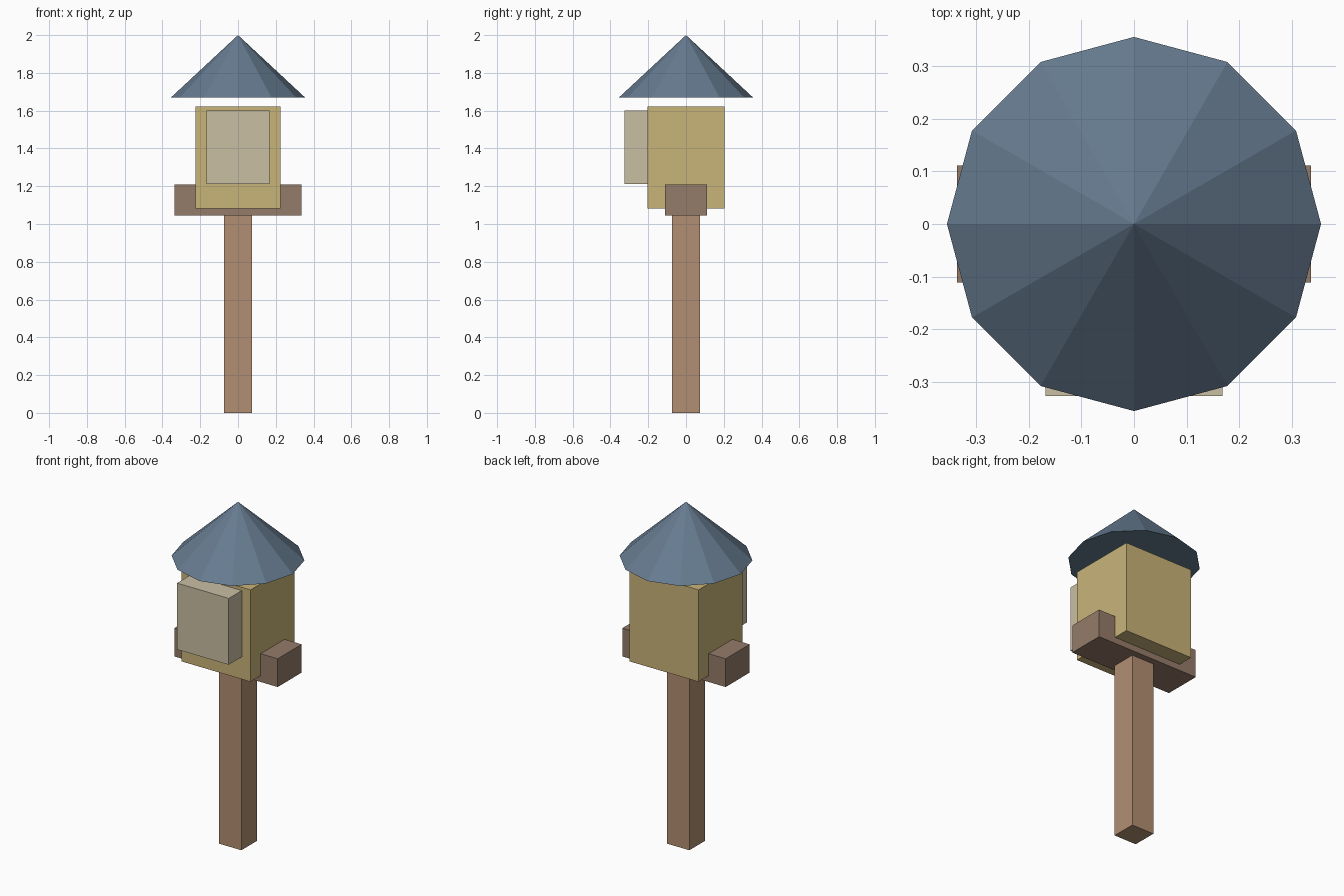
import bpy
import math

if "Cube" in bpy.data.objects:
    bpy.data.objects.remove(bpy.data.objects["Cube"])


def material(name, rgb):
    """Flat colour given as sRGB 0-255, stored as linear."""
    lin = [((c / 255 + 0.055) / 1.055) ** 2.4 for c in rgb]
    mat = bpy.data.materials.new(name)
    mat.diffuse_color = (*lin, 1.0)
    mat.use_nodes = True
    mat.node_tree.nodes["Principled BSDF"].inputs["Base Color"].default_value = mat.diffuse_color
    return mat


def box(name, x, y, z, mat):
    """Box from (min, max) ranges on each axis."""
    ranges = (x, y, z)
    bpy.ops.mesh.primitive_cube_add(size=1)
    ob = bpy.context.object
    ob.name = name
    for v in ob.data.vertices:
        v.co = [(a + b) / 2 + c * (b - a) for (a, b), c in zip(ranges, v.co)]
    ob.data.materials.append(mat)
    return ob


post_wood = material("post wood", (178, 143, 114))
beam_wood = material("beam wood", (149, 124, 105))
wall_tan = material("wall tan", (201, 180, 121))
panel_beige = material("panel beige", (202, 191, 163))
roof_slate = material("roof slate", (102, 123, 144))

# Post and the crossbeam resting on it
box("post", (-0.073, 0.073), (-0.073, 0.073), (0, 1.044), post_wood)
box("crossbeam", (-0.336, 0.336), (-0.111, 0.111), (1.044, 1.21), beam_wood)

# House box with a raised front panel
box("house_body", (-0.225, 0.225), (-0.205, 0.205), (1.081, 1.621), wall_tan)
box("front_panel", (-0.168, 0.168), (-0.326, -0.2), (1.212, 1.602), panel_beige)

# Twelve-sided cone roof, held just above the house
base, tip = 1.67, 2.0
bpy.ops.mesh.primitive_cone_add(vertices=12, radius1=0.355, radius2=0,
                                depth=tip - base, location=(0, 0, (base + tip) / 2))
roof = bpy.context.object
roof.name = "roof"
roof.data.materials.append(roof_slate)
